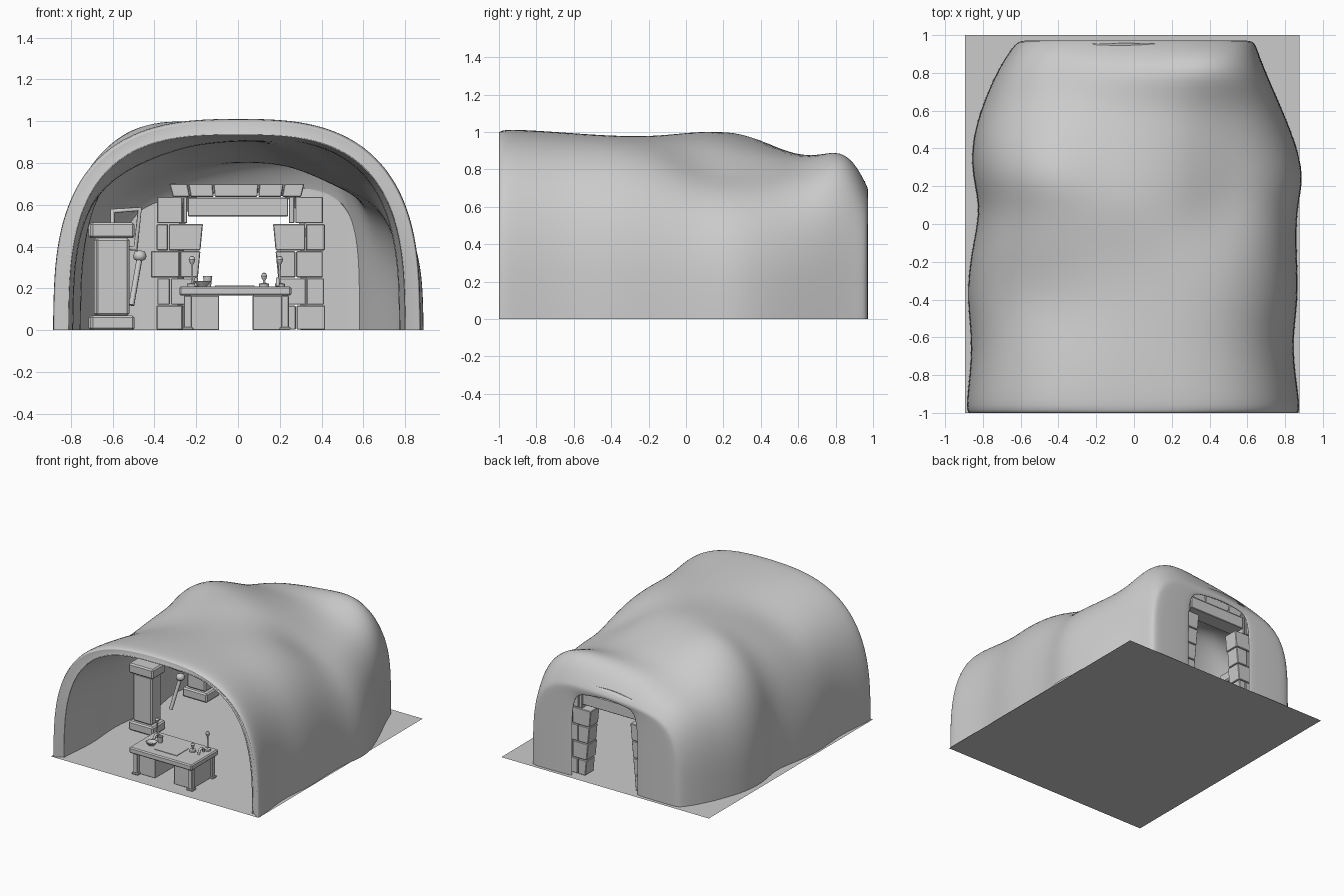
import bpy, bmesh, math, random

if "Cube" in bpy.data.objects:
    bpy.data.objects.remove(bpy.data.objects["Cube"])

random.seed(4)


def finish(bm, name, bevel=0.0, smooth=False):
    bmesh.ops.recalc_face_normals(bm, faces=bm.faces)
    me = bpy.data.meshes.new(name)
    bm.to_mesh(me)
    bm.free()
    ob = bpy.data.objects.new(name, me)
    bpy.context.collection.objects.link(ob)
    if smooth:
        me.polygons.foreach_set("use_smooth", [True] * len(me.polygons))
    if bevel:
        m = ob.modifiers.new("bevel", 'BEVEL')
        m.width, m.segments = bevel, 1
    return ob


def block(bm, xb, xt, y, z):
    """Box with separate x ranges at bottom and top."""
    v = [bm.verts.new((px, py, pz)) for pz, xr in ((z[0], xb), (z[1], xt))
         for px, py in ((xr[0], y[0]), (xr[1], y[0]), (xr[1], y[1]), (xr[0], y[1]))]
    for f in ((3, 2, 1, 0), (4, 5, 6, 7), (0, 1, 5, 4), (1, 2, 6, 5), (2, 3, 7, 6), (3, 0, 4, 7)):
        bm.faces.new([v[i] for i in f])


def box(bm, x, y, z):
    block(bm, x, x, y, z)


def lathe(bm, profile, cx, cy, n=12):
    rings = [[bm.verts.new((cx + r * math.cos(2 * math.pi * k / n),
                            cy + r * math.sin(2 * math.pi * k / n), z)) for k in range(n)]
             for r, z in profile]
    for a, b in zip(rings, rings[1:]):
        for k in range(n):
            bm.faces.new((a[k], a[(k + 1) % n], b[(k + 1) % n], b[k]))
    bm.faces.new(rings[0])
    bm.faces.new(rings[-1])


def tube(name, pts, r, cyclic=False, res=2):
    cu = bpy.data.curves.new(name, 'CURVE')
    cu.dimensions, cu.bevel_depth, cu.bevel_resolution = '3D', r, res
    cu.use_fill_caps = True
    sp = cu.splines.new('POLY')
    sp.points.add(len(pts) - 1)
    for p, c in zip(sp.points, pts):
        p.co = (*c, 1)
    sp.use_cyclic_u = cyclic
    ob = bpy.data.objects.new(name, cu)
    bpy.context.collection.objects.link(ob)
    return ob


# Cave shell: loft of arch sections (y, left, right, height left/mid/right, squareness);
# the last section is the doorway, which makes the rear wall
sections = [
    (-1.00, .875, .865, .99, 1.00, .99, 2.9),
    (-0.975, .895, .885, 1.02, 1.02, 1.02, 2.9),
    (-0.65, .85, .83, .98, 1.00, .99, 2.9),
    (-0.40, .89, .875, .90, .98, .99, 2.9),
    (-0.15, .865, .86, .97, .98, .96, 2.9),
    (0.08, .81, .86, 1.01, 1.01, .83, 3.0),
    (0.25, .86, .905, 1.06, .98, .80, 3.0),
    (0.45, .86, .85, .98, .92, .81, 3.0),
    (0.64, .80, .77, .85, .87, .84, 3.2),
    (0.80, .73, .70, .80, .89, .94, 3.6),
    (0.90, .67, .66, .76, .81, .87, 3.8),
    (0.965, .62, .64, .68, .71, .73, 4.0),
    (0.975, .58, .60, .66, .69, .70, 4.5),
    (0.97, .26, .30, .65, .67, .65, 7.0),
    (0.96, .26, .30, .65, .67, .65, 7.0),
]
N = 28
bm = bmesh.new()
rings = []
for y, left, right, hl, hm, hr, n in sections:
    ring = [bm.verts.new((right, y, -.12))]
    for k in range(N + 1):
        t = math.pi * k / N
        c, s = math.cos(t), max(0.0, math.sin(t))
        u = math.copysign(abs(c) ** (2 / n), c)
        w = min(1, abs(u) / .65)
        w = w * w * (3 - 2 * w)
        h = hm + ((hr if u > 0 else hl) - hm) * w
        z = 0 if k in (0, N) else h * s ** (2 / n)
        ring.append(bm.verts.new((u * (right if u > 0 else left), y, z)))
    ring.append(bm.verts.new((-left, y, -.12)))
    rings.append(ring)
for a, b in zip(rings, rings[1:]):
    for k in range(N + 2):
        bm.faces.new((a[k], b[k], b[k + 1], a[k + 1]))
raw = bpy.data.meshes.new("cave_surface")
bm.to_mesh(raw)
bm.free()
helper = bpy.data.objects.new("cave_surface", raw)
bpy.context.collection.objects.link(helper)
m = helper.modifiers.new("subdivide", 'SUBSURF')
m.levels = m.render_levels = 2
m = helper.modifiers.new("thickness", 'SOLIDIFY')
m.thickness, m.offset = .075, -1
# Trim the shell flush with the ground
bm = bmesh.new()
bm.from_object(helper, bpy.context.evaluated_depsgraph_get())
bpy.data.objects.remove(helper)
bmesh.ops.bisect_plane(bm, geom=bm.verts[:] + bm.edges[:] + bm.faces[:],
                       plane_co=(0, 0, 0), plane_no=(0, 0, 1), clear_inner=True)
finish(bm, "cave_shell", smooth=True)

# Floor
bm = bmesh.new()
bm.faces.new([bm.verts.new(p) for p in ((-.895, -1, 0), (.875, -1, 0), (.875, 1, 0), (-.895, 1, 0))])
finish(bm, "floor")

# Stone door surround: two brick piers leaning inward, lintel and a wedge course
bm = bmesh.new()
rows = [0, .12, .25, .38, .51, .64]
inner = lambda z: .215 - .05 * z / .54
for side in (-1, 1):
    for i, (z0, z1) in enumerate(zip(rows, rows[1:])):
        top = i == len(rows) - 2
        outer = .40 + random.uniform(-.02, .02)
        a, b = (.243, .243) if top else (inner(z0), inner(z1))
        mid = (.33 if i % 2 else .27) + random.uniform(-.01, .01)
        y0 = .81 + random.uniform(-.01, .01)
        for (b0, b1), (t0, t1) in (((a, mid), (b, mid)), ((mid + .004, outer), (mid + .004, outer))):
            block(bm, sorted((side * b0, side * b1)), sorted((side * t0, side * t1)),
                  (y0, .92), (z0 + .002, z1 - .002))
box(bm, (-.24, .24), (.80, .92), (.545, .635))
edges = [-.33, -.24, -.12, .10, .22, .32]
for a, b in zip(edges, edges[1:]):
    block(bm, (a * .95 + .002, b * .95 - .002), (a + .002, b - .002), (.81, .91), (.638, .70))
finish(bm, "door_stones", .004)

# Square pillars along the left wall
for name, px, py in (("pillar_front", -.60, -.25), ("pillar_rear", -.61, .42)):
    bm = bmesh.new()
    for hw, hd, z0, z1 in ((.105, .08, 0, .07), (.08, .06, .07, .44), (.105, .08, .44, .515)):
        box(bm, (px - hw, px + hw), (py - hd, py + hd), (z0, z1))
    finish(bm, name, .01)

# Lever and bent frame beside the front pillar
tube("lever_rod", [(-.51, -.09, .12), (-.47, -.03, .35)], .014)
bm = bmesh.new()
lathe(bm, [(.01, .33), (.028, .34), (.032, .355), (.025, .375), (.008, .38)], -.47, -.03, 10)
finish(bm, "lever_knob", smooth=True)
tube("wall_frame", [(-.60, 0, .40), (-.60, 0, .57), (-.47, 0, .58), (-.49, 0, .39)], .014, True)

# Desk: slab, two pedestals with corner posts and plinths
bm = bmesh.new()
box(bm, (-.28, .255), (-.93, -.60), (.165, .21))
finish(bm, "desk_top", .008)
for name, x0, x1 in (("desk_pedestal_left", -.24, -.09), ("desk_pedestal_right", .07, .225)):
    bm = bmesh.new()
    box(bm, (x0, x1), (-.88, -.65), (0, .165))
    out = x0 if x0 < 0 else x1
    for py in (-.89, -.64):
        box(bm, (out - .018, out + .018), (py - .018, py + .018), (.012, .165))
        box(bm, (out - .026, out + .026), (py - .024, py + .024), (0, .014))
    finish(bm, name, .003)

# Paper sheet on the desk
bm = bmesh.new()
box(bm, (-.11, .08), (-.86, -.72), (.21, .214))
finish(bm, "paper_sheet")

# Bowl, cup and stamps with knobs
bm = bmesh.new()
lathe(bm, [(.022, .21), (.042, .235), (.038, .236), (.015, .218)], -.17, -.81)
finish(bm, "bowl")
bm = bmesh.new()
lathe(bm, [(.016, .21), (.022, .258), (.018, .258), (.013, .22)], -.145, -.74)
finish(bm, "cup")


def knob(name, x, y, base, top, r):
    bm = bmesh.new()
    lathe(bm, [(.024, base), (.024, base + .012), (.006, base + .016), (.005, top - 2.6 * r),
               (r * .8, top - 1.7 * r), (r, top - r), (r * .6, top - .2 * r), (.002, top)], x, y)
    finish(bm, name)


knob("stamp_left", -.22, -.67, .21, .355, .016)
knob("stamp_right", .20, -.655, .21, .355, .016)
knob("stamp_small", .125, -.73, .21, .275, .015)

# Small round stands beside the tall stamps
for name, x, y in (("ring_stand_left", -.20, -.71), ("ring_stand_right", .19, -.72)):
    tube(name, [(x, y + .03 * math.cos(a * math.pi / 8), .21 + .035 * math.sin(a * math.pi / 8))
                for a in range(9)], .009)
